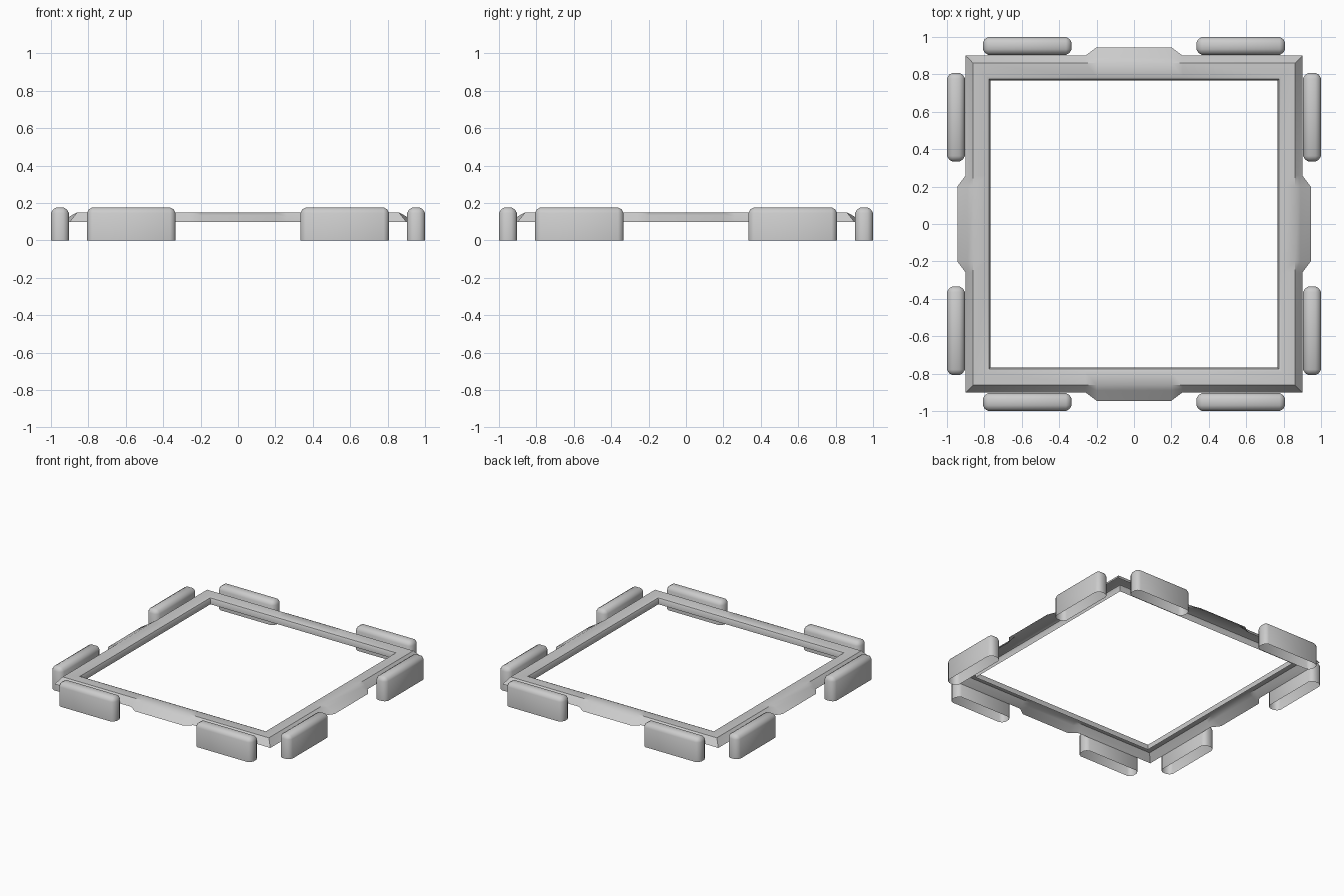
import bpy, bmesh
from math import pi
from mathutils import Matrix, Vector

if "Cube" in bpy.data.objects:
    bpy.data.objects.remove(bpy.data.objects["Cube"])


def finish(bm, name, angle):
    mesh = bpy.data.meshes.new(name)
    bm.to_mesh(mesh)
    bm.free()
    ob = bpy.data.objects.new(name, mesh)
    bpy.context.collection.objects.link(ob)
    bpy.ops.object.select_all(action='DESELECT')
    ob.select_set(True)
    bpy.context.view_layer.objects.active = ob
    bpy.ops.object.shade_smooth_by_angle(angle=angle)
    return ob


# Frame cross-sections (distance from centre, height), inner lip to outer skirt
PLAIN = [(0.768, 0.10), (0.768, 0.13), (0.775, 0.144), (0.79, 0.15),
         (0.86, 0.15), (0.88, 0.125), (0.90, 0.10)]
TAB = PLAIN[:5] + [(0.89, 0.134), (0.945, 0.10)]
STATIONS = [(None, -1, PLAIN), (0.26, -1, PLAIN), (0.20, -1, TAB),
            (0.20, 1, TAB), (0.26, 1, PLAIN), (None, 1, PLAIN)]

# Hollow frame: one mitred side turned four times
bm = bmesh.new()
for k in range(4):
    turn = Matrix.Rotation(k * pi / 2, 3, 'Z')
    rows = [[bm.verts.new(turn @ Vector((side * (x or r), -r, z)))
             for r, z in section] for x, side, section in STATIONS]
    for a, b in zip(rows, rows[1:]):
        for j in range(len(PLAIN) - 1):
            bm.faces.new((a[j], a[j + 1], b[j + 1], b[j]))
bmesh.ops.remove_doubles(bm, verts=bm.verts, dist=1e-4)
finish(bm, "frame", pi / 5)


# Rounded pads, open underneath, two on every side
def pad(name, centre_x, turn):
    bm = bmesh.new()
    bmesh.ops.create_cube(bm, size=1)
    bmesh.ops.scale(bm, vec=(0.475, 0.096, 0.177), verts=bm.verts)
    bmesh.ops.translate(bm, vec=(0, 0, 0.0885), verts=bm.verts)
    bottom = [f for f in bm.faces if f.normal.z < -0.9]
    bmesh.ops.delete(bm, geom=bottom, context='FACES_ONLY')
    edges = [e for e in bm.edges if max(v.co.z for v in e.verts) > 0.1]
    bmesh.ops.bevel(bm, geom=edges, offset=0.03, segments=2,
                    profile=0.4, affect='EDGES')
    bmesh.ops.translate(bm, vec=(centre_x, -0.952, 0), verts=bm.verts)
    bmesh.ops.rotate(bm, verts=bm.verts, cent=(0, 0, 0),
                     matrix=Matrix.Rotation(turn, 3, 'Z'))
    finish(bm, name, pi / 4)


for k, side in enumerate(("front", "right", "back", "left")):
    for n, x in enumerate((-0.571, 0.571), 1):
        pad(f"{side}_pad_{n}", x, k * pi / 2)
